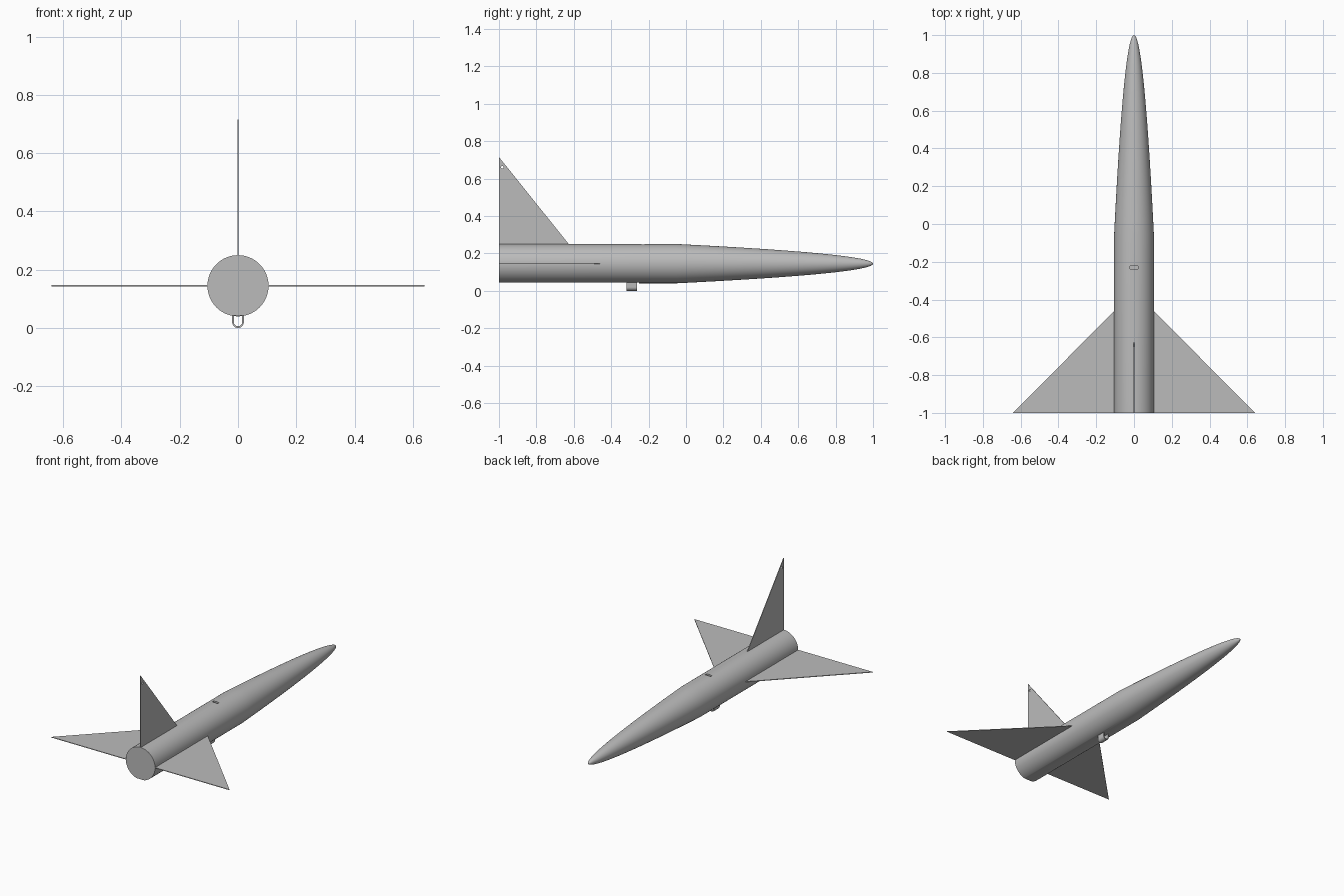
import bpy, bmesh, math
from mathutils import Vector

cube = bpy.data.objects.get("Cube")
if cube:
    bpy.data.objects.remove(cube, do_unlink=True)

AXIS_Z, RADIUS, THICK = 0.145, 0.105, 0.004

grey = bpy.data.materials.new("plain grey")
grey.use_nodes = True
colour = (0.5, 0.5, 0.5, 1)
grey.diffuse_color = colour
grey.node_tree.nodes["Principled BSDF"].inputs["Base Color"].default_value = colour


def add_object(name, bm):
    bmesh.ops.recalc_face_normals(bm, faces=bm.faces)
    mesh = bpy.data.meshes.new(name)
    bm.to_mesh(mesh)
    bm.free()
    obj = bpy.data.objects.new(name, mesh)
    bpy.context.collection.objects.link(obj)
    mesh.materials.append(grey)
    return obj


def extrude_outline(name, points, direction):
    """Flat outline pushed along a direction, centred on its plane."""
    bm = bmesh.new()
    push = Vector(direction)
    face = bm.faces.new([bm.verts.new(Vector(p) - push / 2) for p in points])
    result = bmesh.ops.extrude_face_region(bm, geom=[face])
    moved = [v for v in result["geom"] if isinstance(v, bmesh.types.BMVert)]
    bmesh.ops.translate(bm, verts=moved, vec=push)
    return add_object(name, bm)


def activate(obj):
    bpy.ops.object.select_all(action="DESELECT")
    obj.select_set(True)
    bpy.context.view_layer.objects.active = obj


def cut(target, cutter):
    cutter.hide_render = True
    mod = target.modifiers.new("cut", "BOOLEAN")
    mod.operation, mod.solver, mod.object = "DIFFERENCE", "EXACT", cutter
    activate(target)
    bpy.ops.object.modifier_apply(modifier=mod.name)
    bpy.data.objects.remove(cutter, do_unlink=True)


# Fuselage: straight tube with a parabolic nose
NOSE_START, NOSE_RINGS, SIDES = -0.05, 28, 64
bm = bmesh.new()
profile = [(-1, 0), (-1, RADIUS)]
for i in range(NOSE_RINGS + 1):
    s = 1 - i / NOSE_RINGS
    profile.append((1 - (1 - NOSE_START) * s * s, RADIUS * s))
verts = [bm.verts.new((0, y, AXIS_Z + r)) for y, r in profile]
edges = [bm.edges.new(pair) for pair in zip(verts, verts[1:])]
bmesh.ops.spin(bm, geom=verts + edges, cent=(0, 0, AXIS_Z), axis=(0, 1, 0),
               angle=math.tau, steps=SIDES, use_duplicate=False)
bmesh.ops.remove_doubles(bm, verts=bm.verts, dist=0.0001)
fuselage = add_object("fuselage", bm)

# Slot on the back and flat strip under the tail
slot = [(x, y, 0.25) for x, y in
        ((-0.02, -0.238), (0.02, -0.238), (0.02, -0.222), (-0.02, -0.222))]
cut(fuselage, extrude_outline("slot_cutter", slot, (0, 0, 0.04)))
flat = [(-0.05, -1.1, 0.0235), (0.05, -1.1, 0.0235),
        (0.05, -0.25, 0.0235), (-0.05, -0.25, 0.0235)]
cut(fuselage, extrude_outline("flat_cutter", flat, (0, 0, 0.04)))
activate(fuselage)
bpy.ops.object.shade_smooth_by_angle(angle=math.radians(30))

# Wings, roots sunk into the fuselage
for side, label in ((1, "left"), (-1, "right")):
    outline = [(side * 0.09, -0.445, AXIS_Z), (side * 0.64, -1, AXIS_Z),
               (side * 0.09, -1, AXIS_Z)]
    extrude_outline(label + "_wing", outline, (0, 0, THICK))

# Tail fin with a small hole near its tip
fin = extrude_outline("tail_fin", [(0, -1, 0.235), (0, -0.615, 0.235), (0, -1, 0.715)],
                      (THICK, 0, 0))
ring = [math.tau * i / 16 for i in range(16)]
hole = [(0, -0.982 + 0.007 * math.cos(a), 0.66 + 0.007 * math.sin(a)) for a in ring]
cut(fin, extrude_outline("hole_cutter", hole, (0.05, 0, 0)))

# U-shaped loop under the belly
def u_half(radius):
    """One U-shaped edge, from the left top round to the right top."""
    arc = [math.pi * i / 16 for i in range(17)]
    return ([(radius, 0.05)]
            + [(radius * math.cos(a), 0.02 - radius * math.sin(a)) for a in arc]
            + [(-radius, 0.05)])


loop_outline = u_half(0.02) + u_half(0.014)[::-1]
loop = extrude_outline("belly_loop", [(x, -0.29, z) for x, z in loop_outline], (0, 0.055, 0))
activate(loop)
bpy.ops.object.shade_smooth_by_angle(angle=math.radians(30))
